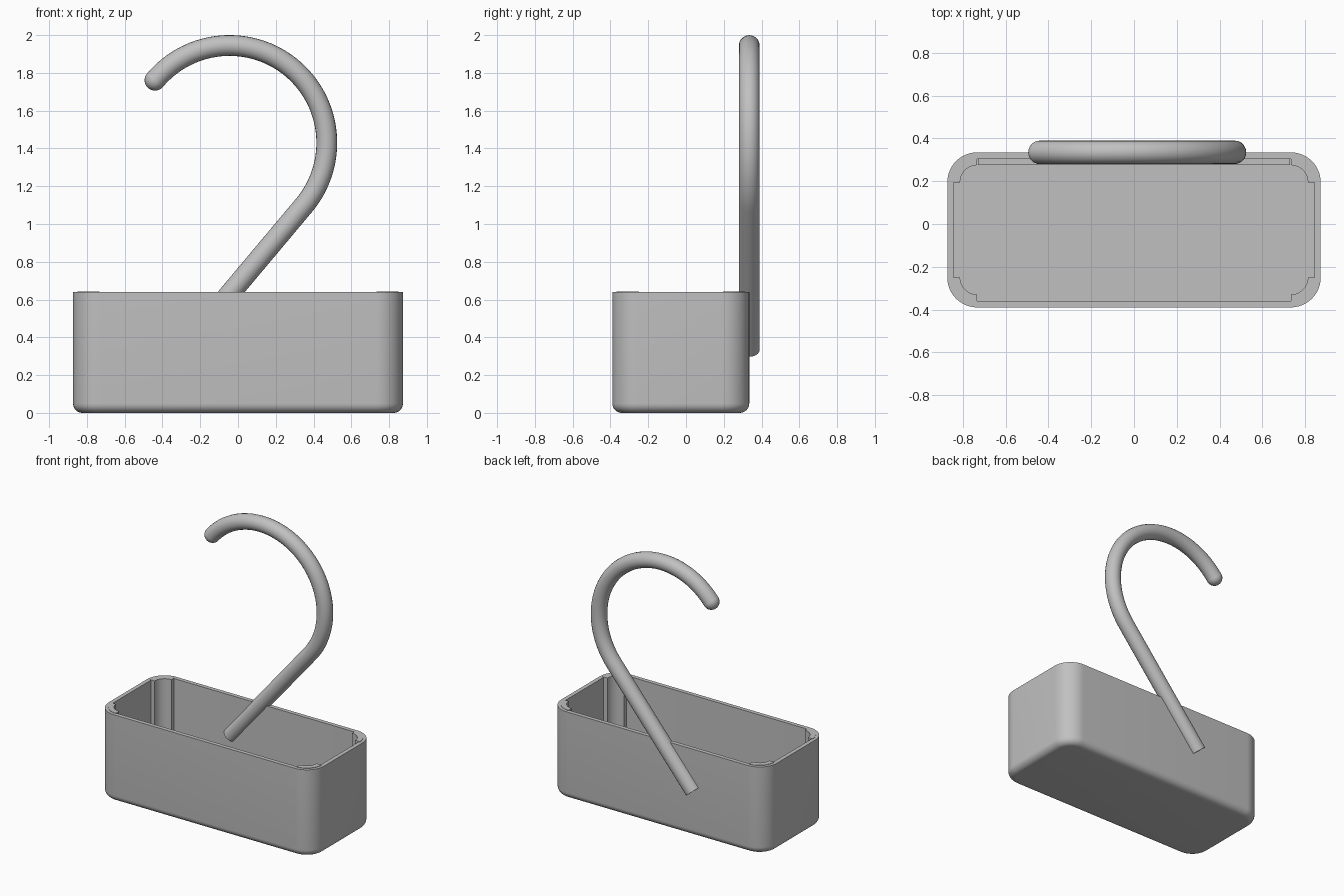
import bpy, bmesh, math
from mathutils import Vector

cube = bpy.data.objects.get("Cube")
if cube:
    bpy.data.objects.remove(cube, do_unlink=True)

grey = bpy.data.materials.new("plain_grey")
grey.use_nodes = True
colour = (0.53, 0.53, 0.53, 1)
grey.diffuse_color = colour
grey.node_tree.nodes["Principled BSDF"].inputs["Base Color"].default_value = colour

HALF_X, FRONT, BACK, TOP = 0.873, -0.39, 0.335, 0.64
CORNER, FILLET, STEPS = 0.14, 0.05, 12


def finish(obj):
    """Give an object its colour and smooth shading with sharp edges kept."""
    obj.data.materials.clear()
    obj.data.materials.append(grey)
    bpy.ops.object.select_all(action='DESELECT')
    bpy.context.view_layer.objects.active = obj
    obj.select_set(True)
    bpy.ops.object.shade_smooth_by_angle(angle=math.radians(35))


def mesh_object(name, bm):
    bmesh.ops.recalc_face_normals(bm, faces=bm.faces)
    mesh = bpy.data.meshes.new(name)
    bm.to_mesh(mesh)
    bm.free()
    obj = bpy.data.objects.new(name, mesh)
    bpy.context.collection.objects.link(obj)
    finish(obj)


def rounded_ring(bm, inset, z, radius):
    """Rounded rectangle of vertices, set in from the box outline."""
    cx = HALF_X - inset - radius
    y0, y1 = FRONT + inset + radius, BACK - inset - radius
    ring = []
    for i, (x, y) in enumerate([(cx, y1), (-cx, y1), (-cx, y0), (cx, y0)]):
        for s in range(STEPS + 1):
            a = math.pi / 2 * (i + s / STEPS)
            ring.append(bm.verts.new((x + radius * math.cos(a),
                                      y + radius * math.sin(a), z)))
    return ring


# Hollow tray: filleted base, outer wall, rim, inner wall, floor
bm = bmesh.new()
WALL, FLOOR = 0.03, 0.04
levels = []
for s in range(9):
    a = math.pi / 2 * s / 8
    inset = FILLET * (1 - math.sin(a))
    levels.append((inset, FILLET * (1 - math.cos(a)), CORNER - inset))
levels += [(0, TOP, CORNER), (WALL, TOP, CORNER - WALL), (WALL, FLOOR, CORNER - WALL)]
rings = [rounded_ring(bm, *level) for level in levels]
for low, high in zip(rings, rings[1:]):
    for i in range(len(low)):
        j = (i + 1) % len(low)
        bm.faces.new((low[i], low[j], high[j], high[i]))
bm.faces.new(rings[0])
bm.faces.new(rings[-1])
mesh_object("tray", bm)

# Curved pillars filling the four inner corners
INNER_R, OUTER_R = 0.08, 0.118
for sx, side in ((1, "left"), (-1, "right")):
    for sy, end, edge in ((1, "back", BACK), (-1, "front", FRONT)):
        cx, cy = sx * (HALF_X - CORNER), edge - sy * CORNER
        bm = bmesh.new()
        arcs = []
        for r in (INNER_R, OUTER_R):
            arcs.append([bm.verts.new((cx + sx * r * math.cos(math.pi / 2 * s / STEPS),
                                       cy + sy * r * math.sin(math.pi / 2 * s / STEPS),
                                       FLOOR)) for s in range(STEPS + 1)])
        base = [bm.faces.new((arcs[0][s], arcs[1][s], arcs[1][s + 1], arcs[0][s + 1]))
                for s in range(STEPS)]
        grown = bmesh.ops.extrude_face_region(bm, geom=base, use_keep_orig=True)
        bmesh.ops.translate(bm, vec=(0, 0, TOP + 0.003 - FLOOR),
                            verts=[v for v in grown["geom"] if isinstance(v, bmesh.types.BMVert)])
        mesh_object(f"corner_pillar_{end}_{side}", bm)

# Low ledge along the foot of the back wall
bm = bmesh.new()
bmesh.ops.create_cube(bm, size=1)
bmesh.ops.scale(bm, vec=(1.46, 0.04, 0.06), verts=bm.verts)
bmesh.ops.translate(bm, vec=(0, 0.295, 0.06), verts=bm.verts)
mesh_object("back_ledge", bm)

# Hook: a half circle running into a straight leg fixed through the back wall
ROD, BEND, LEAN = 0.055, 0.515, math.radians(40)
centre = Vector((-0.045, BACK, 1.43))
path = [centre + BEND * Vector((math.cos(a), 0, math.sin(a)))
        for a in (math.pi * s / 64 - LEAN for s in range(65))]
leg = Vector((-math.sin(LEAN), 0, -math.cos(LEAN)))
path.insert(0, path[0] + leg * 1.0)

curve = bpy.data.curves.new("hook", 'CURVE')
curve.dimensions = '3D'
curve.bevel_depth = ROD
curve.bevel_resolution = 8
curve.use_fill_caps = True
spline = curve.splines.new('POLY')
spline.points.add(len(path) - 1)
for point, place in zip(spline.points, path):
    point.co = (*place, 1)
hook = bpy.data.objects.new("hook", curve)
bpy.context.collection.objects.link(hook)
bpy.ops.object.select_all(action='DESELECT')
bpy.context.view_layer.objects.active = hook
hook.select_set(True)
bpy.ops.object.convert(target='MESH')
finish(bpy.context.view_layer.objects.active)

# Rounded hook tip
bm = bmesh.new()
bmesh.ops.create_uvsphere(bm, u_segments=24, v_segments=16, radius=ROD)
bmesh.ops.translate(bm, vec=path[-1], verts=bm.verts)
mesh_object("hook_tip", bm)
